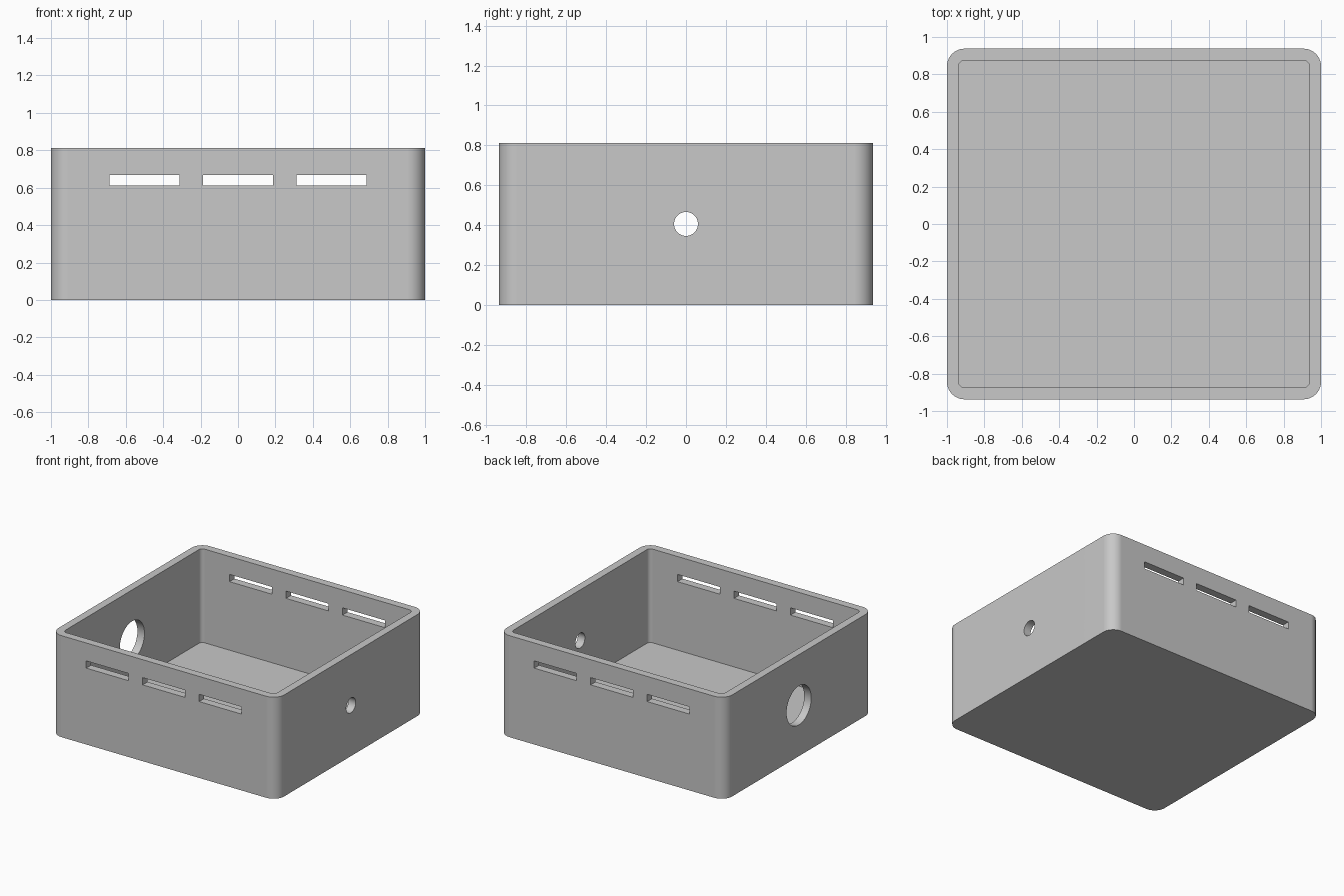
import bpy, bmesh, math
from mathutils import Matrix

if "Cube" in bpy.data.objects:
    bpy.data.objects.remove(bpy.data.objects["Cube"], do_unlink=True)

WIDTH, DEPTH, HEIGHT, WALL = 2.0, 1.875, 0.8125, 0.0625

grey = bpy.data.materials.new("plain grey")
grey.use_nodes = True
colour = (0.58, 0.58, 0.58, 1)
grey.diffuse_color = colour
grey.node_tree.nodes["Principled BSDF"].inputs["Base Color"].default_value = colour


def add_object(name, bm):
    mesh = bpy.data.meshes.new(name)
    bm.to_mesh(mesh)
    bm.free()
    mesh.materials.append(grey)
    obj = bpy.data.objects.new(name, mesh)
    bpy.context.collection.objects.link(obj)
    return obj


def block(name, size, centre, radius=0):
    """Box, optionally with rounded vertical corners."""
    bm = bmesh.new()
    bmesh.ops.create_cube(bm, size=1)
    bmesh.ops.scale(bm, vec=size, verts=bm.verts)
    bmesh.ops.translate(bm, vec=centre, verts=bm.verts)
    if radius:
        upright = [e for e in bm.edges
                   if abs(e.verts[0].co.z - e.verts[1].co.z) > 0.01]
        bmesh.ops.bevel(bm, geom=upright, offset=radius, segments=10,
                        profile=0.5, affect='EDGES')
    return add_object(name, bm)


def side_drill(name, radius, x):
    """Cylinder lying along x, for a round hole in a side wall."""
    bm = bmesh.new()
    place = Matrix.Translation((x, 0, HEIGHT / 2)) @ Matrix.Rotation(math.pi / 2, 4, 'Y')
    bmesh.ops.create_cone(bm, cap_ends=True, segments=48, radius1=radius,
                          radius2=radius, depth=WALL * 4, matrix=place)
    return add_object(name, bm)


# Open tray with rounded corners
tray = block("open_box", (WIDTH, DEPTH, HEIGHT), (0, 0, HEIGHT / 2), 0.094)

# Interior, round side holes, and vent slots through front and back
cutters = [
    block("interior_cutter", (WIDTH - 2 * WALL, DEPTH - 2 * WALL, HEIGHT),
          (0, 0, HEIGHT / 2 + WALL), 0.032),
    side_drill("small_hole_cutter", 0.06, WIDTH / 2),
    side_drill("large_hole_cutter", 0.156, -WIDTH / 2),
]
for x in (-0.5, 0, 0.5):
    cutters.append(block("vent_slot_cutter", (0.375, DEPTH + 0.2, 0.058), (x, 0, 0.64)))

bpy.ops.object.select_all(action='DESELECT')
bpy.context.view_layer.objects.active = tray
tray.select_set(True)
for cutter in cutters:
    cut = tray.modifiers.new("cut", 'BOOLEAN')
    cut.operation = 'DIFFERENCE'
    cut.solver = 'EXACT'
    cut.object = cutter
    bpy.ops.object.modifier_apply(modifier=cut.name)
    bpy.data.objects.remove(cutter, do_unlink=True)

# Smooth corners and hole walls, crisp edges elsewhere
bpy.ops.object.shade_smooth_by_angle(angle=math.radians(30))
weighted = tray.modifiers.new("flat panels", 'WEIGHTED_NORMAL')
weighted.keep_sharp = True
